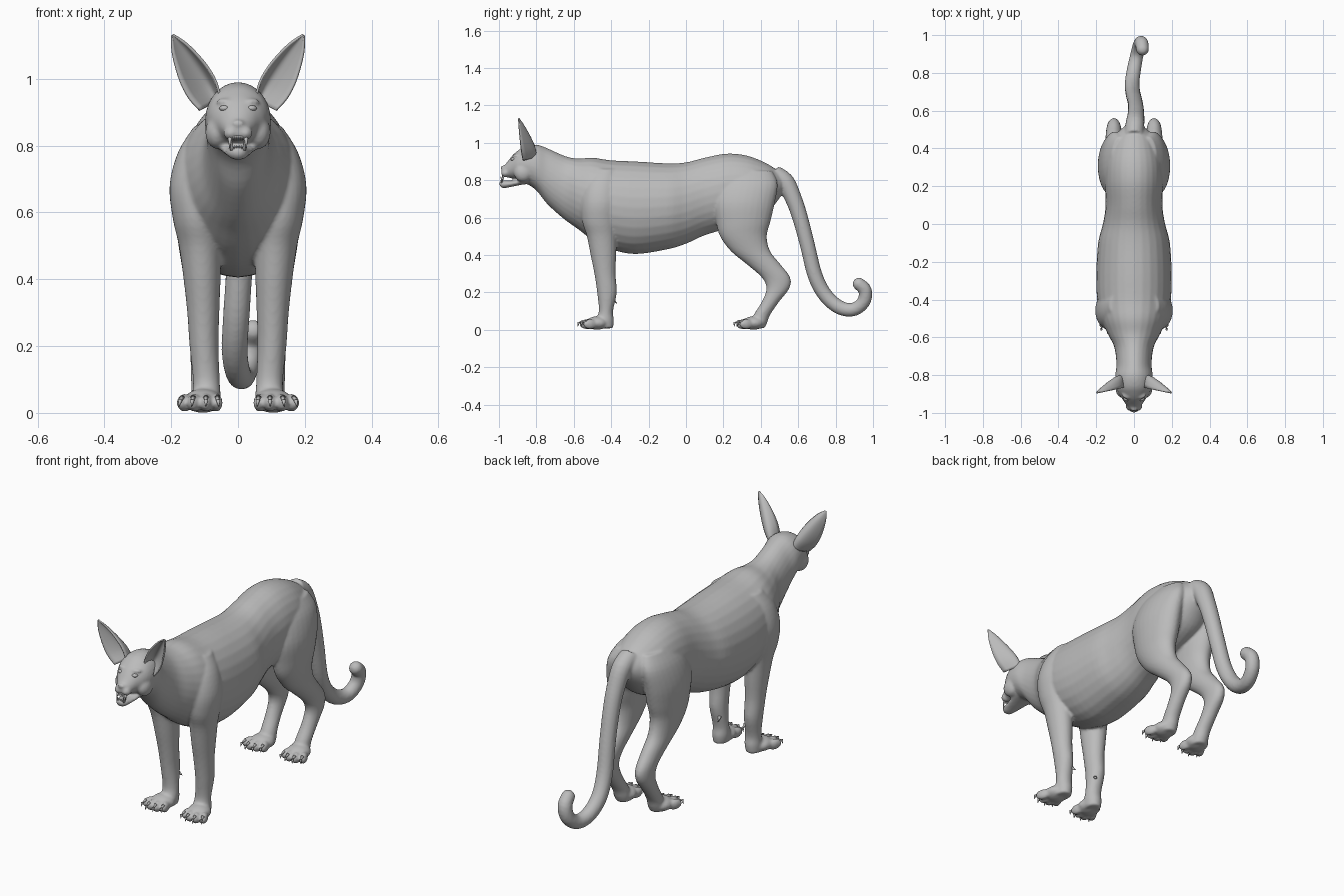
import bpy, bmesh, math
from mathutils import Vector, Matrix

cube = bpy.data.objects.get("Cube")
if cube:
    bpy.data.objects.remove(cube, do_unlink=True)

fur = bpy.data.materials.new("grey_fur")
fur.use_nodes = True
GREY = (0.5, 0.5, 0.5, 1)
fur.diffuse_color = GREY
fur.node_tree.nodes["Principled BSDF"].inputs["Base Color"].default_value = GREY


def finish(name, bm):
    bmesh.ops.recalc_face_normals(bm, faces=bm.faces)
    me = bpy.data.meshes.new(name)
    bm.to_mesh(me)
    bm.free()
    for p in me.polygons:
        p.use_smooth = True
    me.materials.append(fur)
    ob = bpy.data.objects.new(name, me)
    bpy.context.collection.objects.link(ob)
    return ob


def resample(rows, n=4):
    """Smooth curve through rows of numbers."""
    rows = [Vector(r) for r in rows]
    out = []
    for i in range(len(rows) - 1):
        a, b = rows[max(i - 1, 0)], rows[i]
        c, d = rows[i + 1], rows[min(i + 2, len(rows) - 1)]
        for k in range(n):
            t = k / n
            out.append(b + (c - a) * (t / 2) + (a * 2 - b * 5 + c * 4 - d) * (t * t / 2)
                       + (b * 3 - a - c * 3 + d) * (t ** 3 / 2))
    return out + [rows[-1]]


def loft(bm, rings, sides=28):
    """Closed skin over ellipses given as (centre, half width in x, second axis)."""
    loops = []
    for c, rx, v in rings:
        loops.append([bm.verts.new(c + Vector((rx * math.cos(a), 0, 0)) + v * math.sin(a))
                      for a in (math.tau * k / sides for k in range(sides))])
    for p, q in zip(loops, loops[1:]):
        for k in range(sides):
            j = (k + 1) % sides
            bm.faces.new((p[k], p[j], q[j], q[k]))
    bm.faces.new(loops[0])
    bm.faces.new(loops[-1])


def trunk(bm, rows):
    """Rows: y, top, bottom, half width."""
    loft(bm, [(Vector((0, y, (t + b) / 2)), w, Vector((0, 0, (t - b) / 2)))
              for y, t, b, w in resample(rows)])


def leg(bm, rows, s):
    """Rows: z, front y, back y, inner x, outer x."""
    loft(bm, [(Vector((s * (i + o) / 2, (f + b) / 2, z)), (o - i) / 2, Vector((0, (b - f) / 2, 0)))
              for z, f, b, i, o in resample(rows)])


def ball(bm, centre, size, turn=0):
    m = Matrix.Translation(centre) @ Matrix.Rotation(turn, 4, 'Z') @ Matrix.Diagonal((*size, 1))
    bmesh.ops.create_uvsphere(bm, u_segments=20, v_segments=12, radius=1, matrix=m)


def spike(bm, base, tip, r):
    base, tip = Vector(base), Vector(tip)
    d = tip - base
    m = Matrix.Translation((base + tip) / 2) @ d.to_track_quat('Z', 'Y').to_matrix().to_4x4()
    bmesh.ops.create_cone(bm, cap_ends=True, segments=10, radius1=r, radius2=r * 0.12,
                          depth=d.length, matrix=m)


# Head, neck and torso
body = bmesh.new()
trunk(body, [
    (-.985, .865, .828, .02), (-.96, .892, .815, .04), (-.93, .93, .81, .06),
    (-.90, .957, .80, .08), (-.86, .982, .785, .094), (-.80, .99, .745, .099),
    (-.74, .97, .67, .093), (-.65, .93, .59, .105), (-.58, .915, .54, .14),
    (-.50, .92, .48, .175), (-.40, .906, .43, .195), (-.27, .90, .405, .20),
    (-.10, .89, .43, .19), (0, .895, .46, .165), (.10, .92, .505, .15),
    (.22, .942, .54, .155), (.33, .93, .57, .15), (.43, .89, .62, .12),
    (.49, .85, .69, .08), (.53, .81, .75, .035)])

# Lower jaw, nose, muzzle pads, brows
trunk(body, [(-.998, .79, .775, .012), (-.98, .798, .757, .028), (-.93, .798, .765, .042),
             (-.88, .81, .775, .055), (-.84, .82, .78, .06)])
ball(body, (0, -.978, .866), (.02, .014, .012))
for s in (-1, 1):
    ball(body, (s * .021, -.966, .838), (.023, .023, .022))
    ball(body, (s * .042, -.912, .932), (.024, .014, .009), s * .4)
    ball(body, (s * .062, -.87, .84), (.036, .05, .05))

# Legs
FRONT = [(.86, -.49, -.37, .05, .13), (.78, -.54, -.36, .05, .18), (.68, -.56, -.355, .05, .205),
         (.58, -.555, -.365, .05, .195), (.50, -.53, -.37, .05, .177), (.40, -.51, -.373, .052, .163),
         (.30, -.49, -.377, .056, .152), (.20, -.475, -.37, .058, .145), (.10, -.466, -.39, .055, .135),
         (.05, -.485, -.385, .052, .137), (.008, -.485, -.39, .058, .135)]
HIND = [(.85, .22, .46, .03, .12), (.78, .17, .49, .03, .165), (.68, .145, .475, .03, .19),
        (.58, .16, .452, .035, .188), (.50, .182, .432, .045, .178), (.42, .24, .45, .055, .165),
        (.35, .325, .505, .06, .155), (.28, .405, .557, .065, .148), (.22, .43, .552, .068, .145),
        (.15, .405, .498, .068, .142), (.08, .362, .45, .062, .14), (.04, .345, .435, .058, .14),
        (.008, .345, .42, .062, .135)]
claws = bmesh.new()
for s in (-1, 1):
    for rows, y in ((FRONT, 0), (HIND, .835)):
        leg(body, rows, s)
        # Paw with four fanned toes and claws
        ball(body, (s * .105, y - .475, .036), (.058, .06, .036))
        for k, (x, dy) in enumerate(((.066, .015), (.096, 0), (.13, 0), (.16, .018))):
            fan = (k - 1) * .2
            ball(body, (s * x, y - .53 + dy, .03), (.019, .04, .027), s * fan)
            tip = Vector((s * (x + .045 * math.sin(fan)), y - .578 + dy, .018))
            knuckle = Vector((s * (x + .02 * math.sin(fan)), y - .552 + dy, .044))
            bend = (tip + knuckle) / 2 + Vector((0, -.01, .008))
            spike(claws, knuckle, bend, .009)
            spike(claws, bend, tip, .007)
    # Dewclaw
    spike(claws, (s * .075, -.39, .16), (s * .07, -.368, .14), .009)

# Tail
tail = resample([(0, .47, .83, .05), (.005, .53, .79, .05), (.01, .575, .70, .045),
                 (.01, .61, .60, .042), (.005, .65, .45, .04), (-.005, .69, .29, .04),
                 (-.01, .745, .185, .039), (0, .82, .12, .038), (.015, .895, .108, .036),
                 (.03, .95, .15, .036), (.04, .958, .21, .036), (.045, .925, .245, .034)])
rings = []
for i, p in enumerate(tail):
    d = tail[min(i + 1, len(tail) - 1)] - tail[max(i - 1, 0)]
    normal = Vector((0, -d[2], d[1])).normalized()
    rings.append((Vector(p[:3]), p[3], normal * p[3]))
loft(body, rings, 20)
ball(body, tail[-1][:3], (.034, .034, .034))

# Blend everything into one continuous skin
skin = finish("body", body)
remesh = skin.modifiers.new("blend", 'REMESH')
remesh.mode = 'VOXEL'
remesh.voxel_size = .007
remesh.use_smooth_shade = True
soften = skin.modifiers.new("soften", 'SMOOTH')
soften.factor = .5
soften.iterations = 5
finish("claws", claws)

# Cupped, pointed ears
PROFILE = [(0, .036, .07), (.2, .047, .068), (.4, .047, .056), (.6, .039, .04),
           (.8, .026, .022), (.93, .012, .008), (1, .003, .001)]
for s, side in ((1, "left"), (-1, "right")):
    bm = bmesh.new()
    root, tip = Vector((.083, -.868, .925)), Vector((.196, -.895, 1.13))
    across = Vector((.84, -.1, -.53))
    back = Vector((-.25, .95, .1))
    cols = 12
    grid = []
    for t, half, depth in resample(PROFILE, 3):
        row = []
        for k in range(cols + 1):
            u = 2 * k / cols - 1
            p = root.lerp(tip, t) + across * (half * u) + back * (depth * (1 - u * u))
            row.append(bm.verts.new((s * p.x, p.y, p.z)))
        grid.append(row)
    for a, b in zip(grid, grid[1:]):
        for k in range(cols):
            bm.faces.new((a[k], a[k + 1], b[k + 1], b[k]))
    ear = finish(side + "_ear", bm)
    rim = ear.modifiers.new("thickness", 'SOLIDIFY')
    rim.thickness = .007
    rim.offset = 0

# Eyes
for s, side in ((1, "left"), (-1, "right")):
    bm = bmesh.new()
    ball(bm, (s * .042, -.925, .912), (.015, .012, .009), s * .5)
    finish(side + "_eye", bm)

# Teeth: canines and small incisors
teeth = bmesh.new()
for s in (-1, 1):
    spike(teeth, (s * .024, -.975, .828), (s * .025, -.982, .79), .007)
    spike(teeth, (s * .018, -.984, .786), (s * .019, -.99, .82), .006)
for k in range(-2, 3):
    spike(teeth, (k * .006, -.98, .83), (k * .006, -.984, .812), .004)
    spike(teeth, (k * .005, -.988, .785), (k * .005, -.99, .802), .003)
finish("teeth", teeth)
